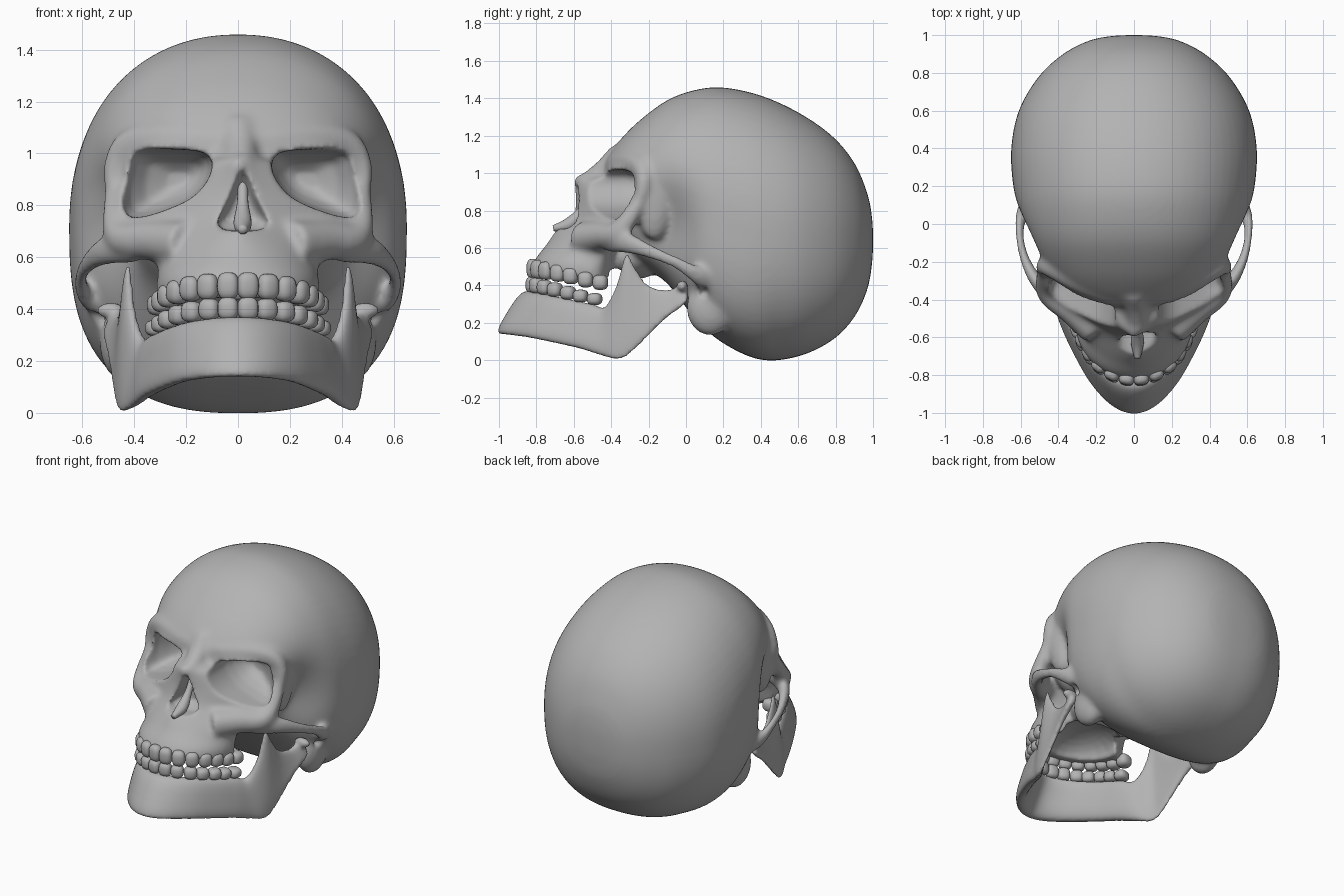
import bpy, bmesh, math
from mathutils import Vector

if "Cube" in bpy.data.objects:
    bpy.data.objects.remove(bpy.data.objects["Cube"])

bone = bpy.data.materials.new("bone_grey")
bone.diffuse_color = (0.45, 0.45, 0.45, 1)
bone.use_nodes = True
bone.node_tree.nodes["Principled BSDF"].inputs["Base Color"].default_value = bone.diffuse_color


# ---------- helpers ----------
def spline(rows, k, closed=False):
    """Catmull-Rom interpolation of number rows."""
    n, out = len(rows), []
    for i in range(n if closed else n - 1):
        q = [rows[j % n] if closed else rows[max(0, min(n - 1, j))] for j in range(i - 1, i + 3)]
        for s in range(k):
            t = s / k
            out.append(tuple(0.5 * (2 * b + (c - a) * t + (2 * a - 5 * b + 4 * c - d) * t * t
                                    + (3 * b - a - 3 * c + d) * t ** 3) for a, b, c, d in zip(*q)))
    return out if closed else out + [tuple(rows[-1])]


def spow(v, e):
    return math.copysign(abs(v) ** e, v)


def angles(n):
    return [2 * math.pi * i / n for i in range(n)]


def loft(bm, rings):
    vs = [[bm.verts.new(p) for p in r] for r in rings]
    n = len(vs[0])
    for a, b in zip(vs, vs[1:]):
        for i in range(n):
            bm.faces.new((a[i], a[(i + 1) % n], b[(i + 1) % n], b[i]))
    bm.faces.new(vs[0][::-1])
    bm.faces.new(vs[-1])


def tube(bm, pts, flat=1.0, k=6):
    """Tube through (x, y, z, radius) points; flat squeezes it sideways."""
    rows = spline(pts, k)
    P = [Vector(r[:3]) for r in rows]
    u, rings = None, []
    for i, r in enumerate(rows):
        t = (P[min(i + 1, len(P) - 1)] - P[max(i - 1, 0)]).normalized()
        if u is None:
            u = t.cross(Vector((0, 0, 1)))
        u = (u - t * u.dot(t)).normalized()
        w = t.cross(u)
        rings.append([P[i] + r[3] * (u * math.cos(a) * flat + w * math.sin(a)) for a in angles(16)])
    loft(bm, rings)


def blob(bm, c, r, p=2.0, yaw=0.0):
    """Superellipsoid turned about z."""
    for v in bmesh.ops.create_uvsphere(bm, u_segments=20, v_segments=12, radius=1)["verts"]:
        d = sum(abs(q) ** p for q in v.co) ** (1 / p)
        x, y, z = (v.co[i] / d * r[i] for i in range(3))
        v.co = (c[0] + x * math.cos(yaw) - y * math.sin(yaw),
                c[1] + x * math.sin(yaw) + y * math.cos(yaw), c[2] + z)


def flip(pts, s):
    return [(s * p[0],) + tuple(p[1:]) for p in pts]


def make(name, bm):
    bmesh.ops.recalc_face_normals(bm, faces=bm.faces[:])
    me = bpy.data.meshes.new(name)
    bm.to_mesh(me)
    bm.free()
    ob = bpy.data.objects.new(name, me)
    bpy.context.collection.objects.link(ob)
    finish(ob)
    return ob


def finish(ob):
    ob.data.materials.clear()
    ob.data.materials.append(bone)
    for f in ob.data.polygons:
        f.use_smooth = True
        f.material_index = 0


def fuse(ob, voxel, cutter=None, smooth=6):
    """Merge overlapping pieces, carve, soften and bake."""
    def add(kind, **opts):
        m = ob.modifiers.new(kind.lower(), kind)
        for k, v in opts.items():
            setattr(m, k, v)
    add('REMESH', mode='VOXEL', voxel_size=voxel)
    if cutter:
        cutter.hide_render = True
        add('SMOOTH', factor=0.5, iterations=14)
        add('BOOLEAN', operation='DIFFERENCE', solver='EXACT', object=cutter)
        add('REMESH', mode='VOXEL', voxel_size=voxel)
    add('SMOOTH', factor=0.5, iterations=smooth)
    bpy.context.view_layer.update()
    dg = bpy.context.evaluated_depsgraph_get()
    me = bpy.data.meshes.new_from_object(ob.evaluated_get(dg))
    ob.modifiers.clear()
    ob.data = me
    finish(ob)
    if cutter:
        bpy.data.objects.remove(cutter)


# ---------- skull: braincase sections (y, bottom, top, half width) ----------
bm = bmesh.new()
case = [(-.44, .82, 1.04, .10), (-.41, .72, 1.10, .26), (-.35, .62, 1.18, .38), (-.25, .52, 1.28, .47),
        (-.10, .41, 1.39, .55), (.05, .22, 1.445, .61), (.2, .09, 1.458, .64), (.4, .002, 1.415, .65),
        (.6, .02, 1.325, .61), (.78, .105, 1.20, .505), (.9, .23, 1.055, .375), (.97, .38, .89, .24),
        (.995, .52, .76, .12), (1.0, .62, .66, .02)]
rings = []
for y, zb, zt, hw in spline(case, 5):
    ring = []
    low = 2.4 + .6 * max(0, min(1, (.5 - y) / .25))  # squarer base under the ears
    for a in angles(64):
        e = 2 / (2.15 if math.sin(a) > 0 else low)
        z = (zb + zt) / 2 + (zt - zb) / 2 * spow(math.sin(a), e)
        dent = 1 - .2 * math.exp(-((y + .11) / .14) ** 2 - ((z - .7) / .22) ** 2)  # temple hollow
        ring.append((hw * spow(math.cos(a), e) * dent, y, z))
    rings.append(ring)
loft(bm, rings)

# face block sections (z, front y, widest y, back y, half width, roundness)
face = [(.49, -.83, -.50, -.40, .31, 2.1), (.55, -.80, -.50, -.38, .315, 2.1), (.62, -.745, -.46, -.36, .31, 1.8),
        (.69, -.70, -.42, -.33, .36, 1.35), (.76, -.64, -.38, -.30, .43, 1.15), (.84, -.605, -.34, -.25, .47, 1.15),
        (.92, -.60, -.30, -.20, .46, 1.1), (.98, -.60, -.27, -.20, .42, 1.0), (1.0, -.52, -.26, -.2, .38, 1.0),
        (1.03, -.43, -.25, -.2, .34, 1.3)]
rings = []
for z, yf, ym, yb, hw, n in spline(face, 4):
    ring = []
    for a in angles(48):
        s, c = math.sin(a), math.cos(a)
        y = ym + (yf - ym) * s ** (2 / n) if s > 0 else ym + (yb - ym) * abs(s)
        ring.append((hw * spow(c, 2 / n), y, z - .2 * (y - yf)))
    rings.append(ring)
loft(bm, rings)
blob(bm, (0, -.28, .55), (.24, .16, .12))
tube(bm, [(0, -.34, 1.08, .09), (.01, -.43, 1.01, .07), (.015, -.51, .965, .055), (.02, -.575, .955, .035)])

for s in (1, -1):
    # brow, outer eye rim and cheek
    tube(bm, flip([(0, -.37, 1.04, .07), (.15, -.355, 1.05, .065), (.3, -.295, 1.06, .065), (.42, -.235, 1.03, .06),
                   (.475, -.225, .95, .045), (.475, -.25, .85, .04), (.475, -.315, .74, .05),
                   (.44, -.38, .67, .065), (.33, -.45, .665, .08), (.2, -.56, .65, .09)], s))
    blob(bm, (s * .435, -.17, .86), (.065, .1, .22))
    # cheek arch
    tube(bm, flip([(.40, -.41, .645, .07), (.51, -.31, .625, .058), (.58, -.18, .575, .04), (.605, -.05, .52, .036),
                   (.59, .06, .455, .05), (.53, .14, .41, .07)], s), .65)
    # bump behind the ear
    blob(bm, (s * .455, .13, .28), (.08, .13, .15))
skull = make("skull", bm)

# carving tools: eye sockets, nose opening, palate, ear holes
bm = bmesh.new()
eye = spline([(.115, .95), (.14, 1.0), (.25, 1.015), (.41, 1.01), (.445, .95), (.46, .85), (.445, .765),
              (.39, .755), (.3, .78), (.2, .825), (.14, .885)], 3, True)
for s in (1, -1):
    loft(bm, [[(.015 + s * (.23 + (x - .23) * k), y, .9 + (z - .9) * k) for x, z in eye]
              for y, k in ((-.8, 1), (-.33, 1), (-.26, .87), (-.2, .62), (-.16, .25))])
    blob(bm, (s * .6, .09, .36), (.11, .033, .038))
half = [(.025, .905), (.055, .83), (.09, .76), (.1, .72), (.06, .70)]
nose = spline([(0, .955)] + half + [(0, .70)] + flip(half[::-1], -1), 3, True)
loft(bm, [[(.018 + x * k, y, .8 + (z - .8) * k) for x, z in nose] for y, k in ((-.85, 1), (-.57, .95), (-.51, .6))])
blob(bm, (0, -.50, .43), (.21, .26, .13))
fuse(skull, .0125, make("carving_tool", bm), 5)

# nose divider with spine
bm = bmesh.new()
tube(bm, [(.018, -.50, .90, .02), (.018, -.55, .81, .022), (.018, -.62, .73, .035), (.018, -.71, .705, .016)])
make("nose_divider", bm)

# ---------- lower jaw stations (x, y bottom, y top, bottom, top, thickness) ----------
bm = bmesh.new()
jaw = [(0, -.985, -.845, .14, .37, .085), (.1, -.945, -.815, .135, .365, .085), (.2, -.835, -.735, .12, .35, .08),
       (.28, -.69, -.62, .09, .325, .08), (.34, -.56, -.50, .06, .30, .08), (.385, -.45, -.43, .025, .285, .065),
       (.425, -.38, -.37, .005, .40, .045), (.445, -.325, -.32, .015, .57, .035), (.455, -.27, -.27, .06, .49, .035),
       (.465, -.2, -.2, .13, .40, .035), (.48, -.1, -.1, .23, .375, .04), (.49, -.03, -.03, .28, .40, .045),
       (.49, .01, .01, .32, .38, .04)]
rows = spline(flip(jaw[:0:-1], -1) + jaw, 5)
rings = []
for i, (x, yb, yt, zb, zt, th) in enumerate(rows):
    p, q = rows[max(i - 1, 0)], rows[min(i + 1, len(rows) - 1)]
    d = Vector((q[0] - p[0], (q[1] + q[2] - p[1] - p[2]) / 2)).normalized()
    ring = []
    for a in angles(28):
        v = (1 + spow(math.sin(a), .67)) / 2
        o = th / 2 * spow(math.cos(a), .67)
        ring.append((x * (1.03 - .08 * v) + d.y * o, yb + (yt - yb) * v - d.x * o, zb + (zt - zb) * v))
    rings.append(ring)
loft(bm, rings)
for s in (1, -1):
    blob(bm, (s * .49, -.02, .395), (.055, .03, .03))
fuse(make("lower_jaw", bm), .011, smooth=5)


# ---------- teeth: seven per side along each arch ----------
def teeth(name, arch, height):
    path = [Vector(p) for p in spline(arch, 20)]
    dist = [0]
    for a, b in zip(path, path[1:]):
        dist.append(dist[-1] + (b - a).length)
    step = dist[-1] / 7
    bm = bmesh.new()
    for k in range(7):
        i = min(range(1, len(path) - 1), key=lambda j: abs(dist[j] - (k + .5) * step))
        t = path[i + 1] - path[i - 1]
        yaw = math.atan2(t.y, t.x)
        for s in (1, -1):
            blob(bm, (s * path[i].x, path[i].y, path[i].z),
                 (step * .51, .034 + .002 * k, height / 2 - .002 * k), 2.8, s * yaw)
    make(name, bm)


teeth("upper_teeth", [(0, -.825, .49), (.1, -.80, .487), (.2, -.73, .475), (.265, -.62, .452),
                      (.295, -.51, .425), (.31, -.42, .41)], .105)
teeth("lower_teeth", [(0, -.83, .403), (.1, -.805, .40), (.2, -.735, .385), (.265, -.63, .36),
                      (.30, -.53, .335), (.32, -.45, .32)], .088)
